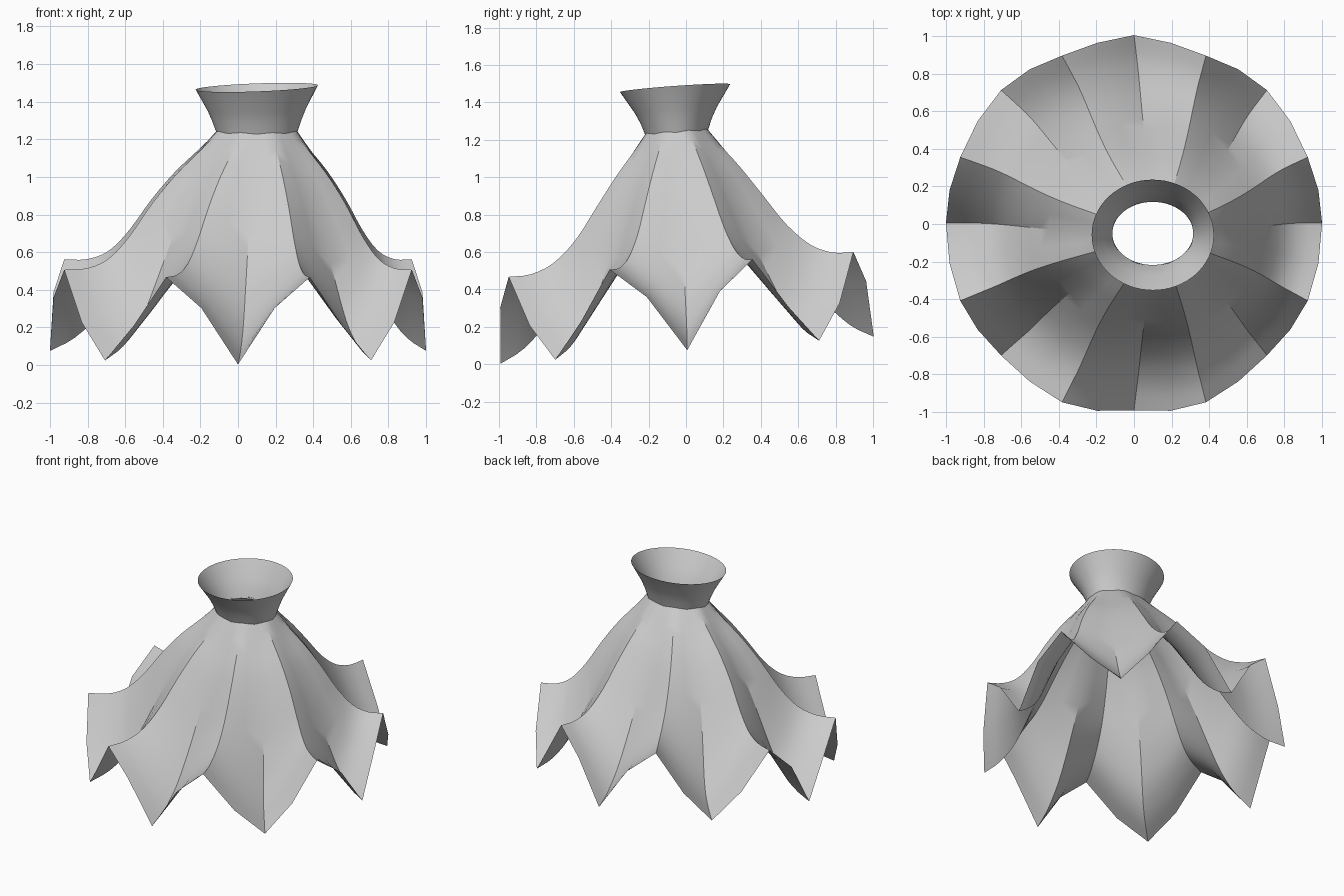
import bpy, bmesh, math

if "Cube" in bpy.data.objects:
    bpy.data.objects.remove(bpy.data.objects["Cube"])

SEG = 32
TILT = 0.072            # whole form leans forward around x
# ridge and valley heights from neck (t=0) to hem (t=1)
T = [0, .12, .25, .4, .55, .7, .85, 1]
HIGH = [1.25, 1.14, 1.025, .87, .705, .59, .54, .535]
LOW = [1.24, 1.10, .95, .725, .485, .275, .145, .075]


def curve(vals, t):
    """Smooth interpolation through the profile points."""
    i = max(k for k in range(len(T) - 1) if T[k] <= t)
    def slope(k):
        a, b = max(k - 1, 0), min(k + 1, len(T) - 1)
        return (vals[b] - vals[a]) / (T[b] - T[a])
    h = T[i + 1] - T[i]
    u = (t - T[i]) / h
    return ((2*u**3 - 3*u**2 + 1) * vals[i] + (u**3 - 2*u**2 + u) * h * slope(i)
            + (3*u**2 - 2*u**3) * vals[i + 1] + (u**3 - u**2) * h * slope(i + 1))


def lean(x, y, z):
    c, s = math.cos(TILT), math.sin(TILT)
    return (x, c * y - s * z + .012, s * y + c * z)


def loft(name, rings):
    """Bridge closed rings of points into an open tube."""
    bm = bmesh.new()
    rows = [[bm.verts.new(lean(*p)) for p in r] for r in rings]
    n = len(rings[0])
    for a, b in zip(rows, rows[1:]):
        for i in range(n):
            j = (i + 1) % n
            bm.faces.new((a[i], a[j], b[j], b[i]))
    bmesh.ops.recalc_face_normals(bm, faces=bm.faces)
    me = bpy.data.meshes.new(name)
    bm.to_mesh(me)
    bm.free()
    ob = bpy.data.objects.new(name, me)
    bpy.context.collection.objects.link(ob)
    bpy.context.view_layer.objects.active = ob
    bpy.ops.object.select_all(action='DESELECT')
    ob.select_set(True)
    bpy.ops.object.shade_smooth_by_angle(angle=math.radians(30))


def skirt_point(i, t):
    a = 2 * math.pi * i / SEG
    # fold weight: 0 on the 8 valleys, 1 on the 8 ridges, partial between
    phase = i % 4
    hem = .65 if ((i + 2) // 4) % 2 == 0 else .42
    w = {0: 0, 2: 1}.get(phase, .5 + (hem - .5) * t ** 3)
    z = curve(LOW, t) * (1 - w) + curve(HIGH, t) * w
    # off-centre elliptical neck blending to the round hem, wider sideways
    d = .035 * math.sin(math.pi * min(1, t / .8)) ** 1.5 if t < .8 else 0
    tx, ty = t + d, t - d * .6
    x = (1 - tx) * (.1 + .217 * math.cos(a)) + tx * math.cos(a)
    y = (1 - ty) * (.027 + .17 * math.sin(a)) + ty * math.sin(a)
    return x, y, z


# Pleated skirt
ROWS = 20
loft("pleated_skirt", [[skirt_point(i, k / ROWS) for i in range(SEG)]
                       for k in range(ROWS + 1)])

# Flared collar
collar = []
for z, rx, ry, cy in [(1.238, .215, .168, .027), (1.30, .237, .19, .029),
                      (1.36, .262, .22, .031), (1.477, .325, .295, .036)]:
    ring = []
    for i in range(2 * SEG):
        a = math.pi * i / SEG
        roll = .012 * math.cos(a) * (z - 1.238) / .24
        ring.append((.1 + rx * math.cos(a), cy + ry * math.sin(a), z + roll))
    collar.append(ring)
loft("flared_collar", collar)
